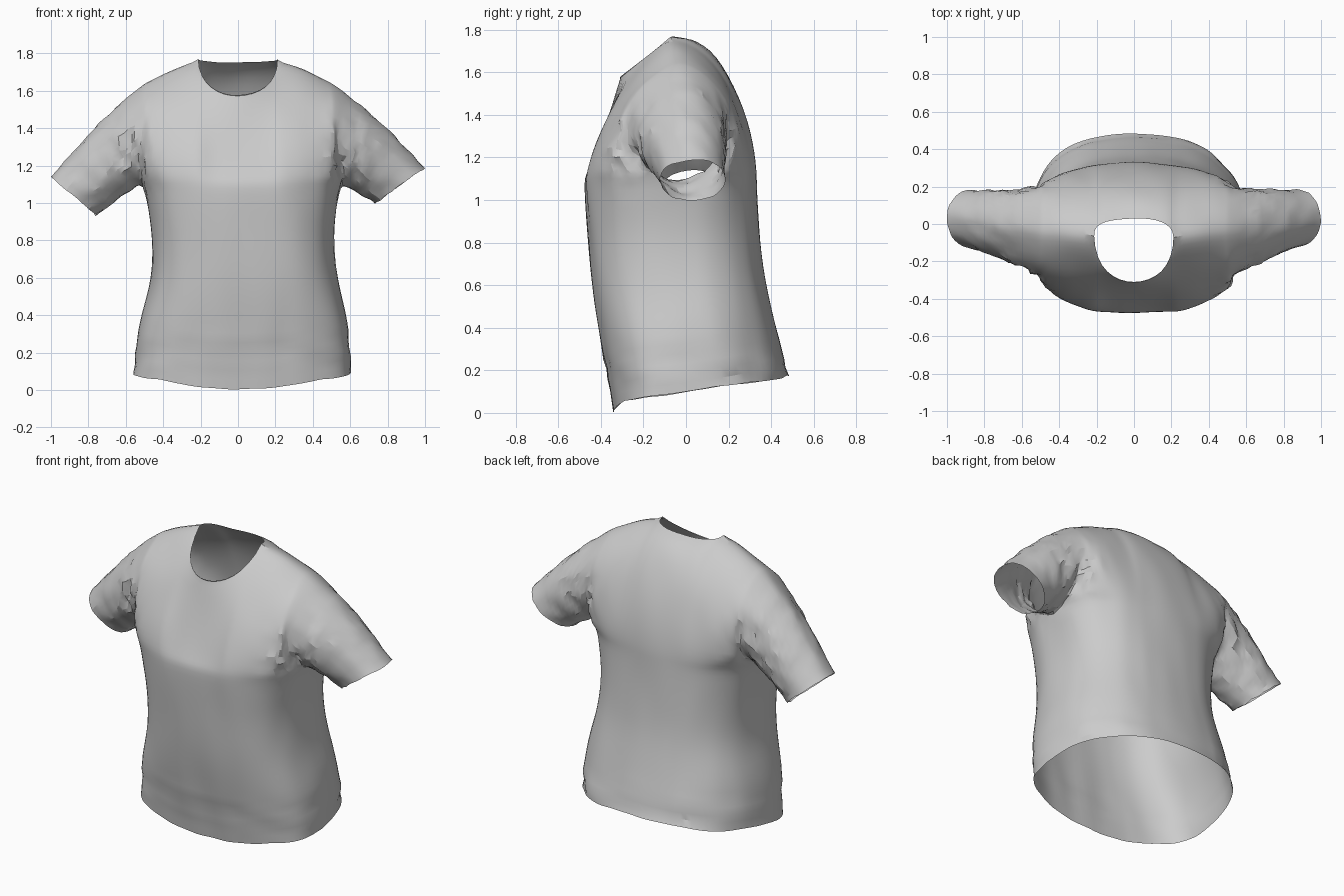
import bpy, bmesh
from math import sin, cos, pi, exp
from mathutils import Vector, noise

cube = bpy.data.objects.get("Cube")
if cube:
    bpy.data.objects.remove(cube)

cloth = bpy.data.materials.new("grey cloth")
cloth.use_nodes = True
GREY = (0.6, 0.6, 0.6, 1)
cloth.diffuse_color = GREY
cloth.node_tree.nodes["Principled BSDF"].inputs["Base Color"].default_value = GREY

HALF_COLS, NECK_COLS, LOW, HIGH = 24, 8, 22, 18
NECK_U, MID_Y, PIT_Z = 0.42, -0.04, 1.1

# Outlines from hem to armpit at equal steps
FRONT = (-0.34, -0.39, -0.435, -0.46, -0.478)
BACK = (0.48, 0.42, 0.37, 0.345, 0.33)
LEFT = (0.6, 0.59, 0.535, 0.515, 0.55)
RIGHT = (0.56, 0.53, 0.465, 0.465, 0.51)


def curve(points, v):
    """Smooth curve through evenly spaced values."""
    n = len(points) - 1
    i = min(int(v * n), n - 1)
    f = v * n - i
    a, b, c, d = (points[max(0, min(n, k))] for k in range(i - 1, i + 3))
    return b + f * (c - a + f * (2*a - 5*b + 4*c - d + f * (3*(b - c) + d - a))) / 2


def rounded(u, p):
    return max(0, 1 - abs(u) ** p) ** (1 / p)


def plan(side, u):
    """Fullness of the torso outline seen from above."""
    return rounded(u, 2.9 if side < 0 else 2.5)


def column(j):
    """Place columns closer together at the neck corners and the sides."""
    k = abs(j)
    if k <= NECK_COLS:
        u = NECK_U * sin(pi / 2 * k / NECK_COLS)
    else:
        f = (k - NECK_COLS) / (HALF_COLS - NECK_COLS)
        u = NECK_U + (1 - NECK_U) * sin(pi / 2 * f)
    return u if j > 0 else -u


def wrinkle(p):
    """Cloth creases, strongest round the armholes and above the hem."""
    arm = exp(-((abs(p.x) - 0.57) / 0.12) ** 2 - ((p.z - 1.27) / 0.17) ** 2)
    sleeve = max(0, min(1, (abs(p.x) - 0.55) / 0.15))
    hem = exp(-((p.z - 0.2) / 0.08) ** 2)
    fine = noise.noise_vector(p * 17) * (0.026 * arm + 0.009 * sleeve)
    folds = noise.noise_vector(Vector((p.x * 3, p.y * 3, p.z * 13))) * 0.015 * hem
    soft = noise.noise_vector(Vector((p.x * 7, p.y * 7, p.z * 2.5))) * 0.006
    return p + fine + folds + soft


def lower(side, u, v):
    """Torso between hem and armpit; side -1 is the front."""
    full = plan(side, u)
    outline = FRONT if side < 0 else BACK
    y = MID_Y + (curve(outline, v) - MID_Y) * full
    # The hem rises towards the back and dips in the middle of the front
    hem = 0.1 + 0.15 * (MID_Y + (outline[0] - MID_Y) * full)
    if side < 0:
        hem -= 0.045 * max(0, 1 - (u / 0.75) ** 2)
    return Vector((u * curve(LEFT if u > 0 else RIGHT, v), y, hem + (PIT_Z - hem) * v))


def top_edge(side, u):
    """Neckline in the middle, shoulder seam beyond it."""
    a = abs(u) / NECK_U
    if a < 1:
        if side < 0:
            c = rounded(a, 2.2)
            return Vector((u * 0.5, -0.07 - 0.24 * c, 1.77 - 0.195 * c))
        c = rounded(a, 2.6)
        return Vector((u * 0.5, -0.07 + 0.1 * c, 1.77 - 0.018 * c))
    b = (a - 1) / (1 / NECK_U - 1)
    return Vector((u * 0.5, -0.07 + 0.03 * b, 1.77 - 0.125 * b ** 1.3))


def upper(side, u, tau):
    """Torso between armpit and neck or shoulder, open at the armholes."""
    t = (1 - cos(pi * tau)) / 2
    p = lower(side, u, 1).lerp(top_edge(side, u), t)
    # Depth of the panel, curling over towards the shoulder
    if side < 0:
        w = min(1, abs(u) / NECK_U) ** 2
        over = (1 - rounded(t, 1.35)) * w + t ** 0.85 * (1 - w)
    else:
        over = 1 - rounded(t, 1.7)
    start = (FRONT if side < 0 else BACK)[-1]
    depth = start + (top_edge(side, u).y - start) * over
    # Depth of the armhole rim, blended in towards the sides
    rim = MID_Y + side * 0.235 * sin(pi * tau)
    r = plan(side, u)
    p.y = rim + (depth - rim) * (r + (1 - r) * t ** 4)
    return p


def add_grid(bm, rows):
    verts = [[bm.verts.new(p) for p in row] for row in rows]
    for r0, r1 in zip(verts, verts[1:]):
        for j in range(len(r0) - 1):
            bm.faces.new((r0[j], r0[j + 1], r1[j + 1], r1[j]))


def add_sleeve(bm, s, centre, up):
    """Loft from an armhole to its cuff."""
    hole = [upper(-1, s, i / HIGH) for i in range(HIGH + 1)]
    hole += [upper(1, s, i / HIGH) for i in range(HIGH - 1, -1, -1)]
    rows = []
    for k in range(17):
        f = k / 16
        row = []
        for i, p in enumerate(hole):
            a = pi * i / HIGH
            q = p.lerp(centre - up * cos(a) + Vector((0, -0.155 * sin(a), 0)), f)
            q.z += 0.035 * sin(pi * f) * (1 - cos(a)) / 2
            row.append(q)
        rows.append(row)
    add_grid(bm, rows)


bm = bmesh.new()

# Torso: front and back panels joined at the sides and shoulders
us = [column(j) for j in range(-HALF_COLS, HALF_COLS + 1)]
for side in (-1, 1):
    rows = [[lower(side, u, i / LOW) for u in us] for i in range(LOW)]
    rows += [[upper(side, u, i / HIGH) for u in us] for i in range(HIGH + 1)]
    add_grid(bm, rows)

# Sleeves, the right one hanging a little lower
add_sleeve(bm, 1, Vector((0.868, 0.03, 1.095)), Vector((0.132, 0, 0.095)))
add_sleeve(bm, -1, Vector((-0.878, 0.03, 1.035)), Vector((-0.12, 0, 0.105)))

# Sew the seams, relax the cloth away from its open edges, then crease it
bmesh.ops.remove_doubles(bm, verts=bm.verts, dist=0.0002)
inner = [v for v in bm.verts if not v.is_boundary]
for _ in range(8):
    bmesh.ops.smooth_vert(bm, verts=inner, factor=0.5,
                          use_axis_x=True, use_axis_y=True, use_axis_z=True)
for v in bm.verts:
    v.co = wrinkle(v.co)
bmesh.ops.recalc_face_normals(bm, faces=bm.faces)

mesh = bpy.data.meshes.new("short_sleeved_shirt")
bm.to_mesh(mesh)
bm.free()
mesh.materials.append(cloth)
shirt = bpy.data.objects.new("short_sleeved_shirt", mesh)
bpy.context.collection.objects.link(shirt)
bpy.ops.object.select_all(action='DESELECT')
shirt.select_set(True)
bpy.context.view_layer.objects.active = shirt
bpy.ops.object.shade_smooth_by_angle(angle=0.35)
